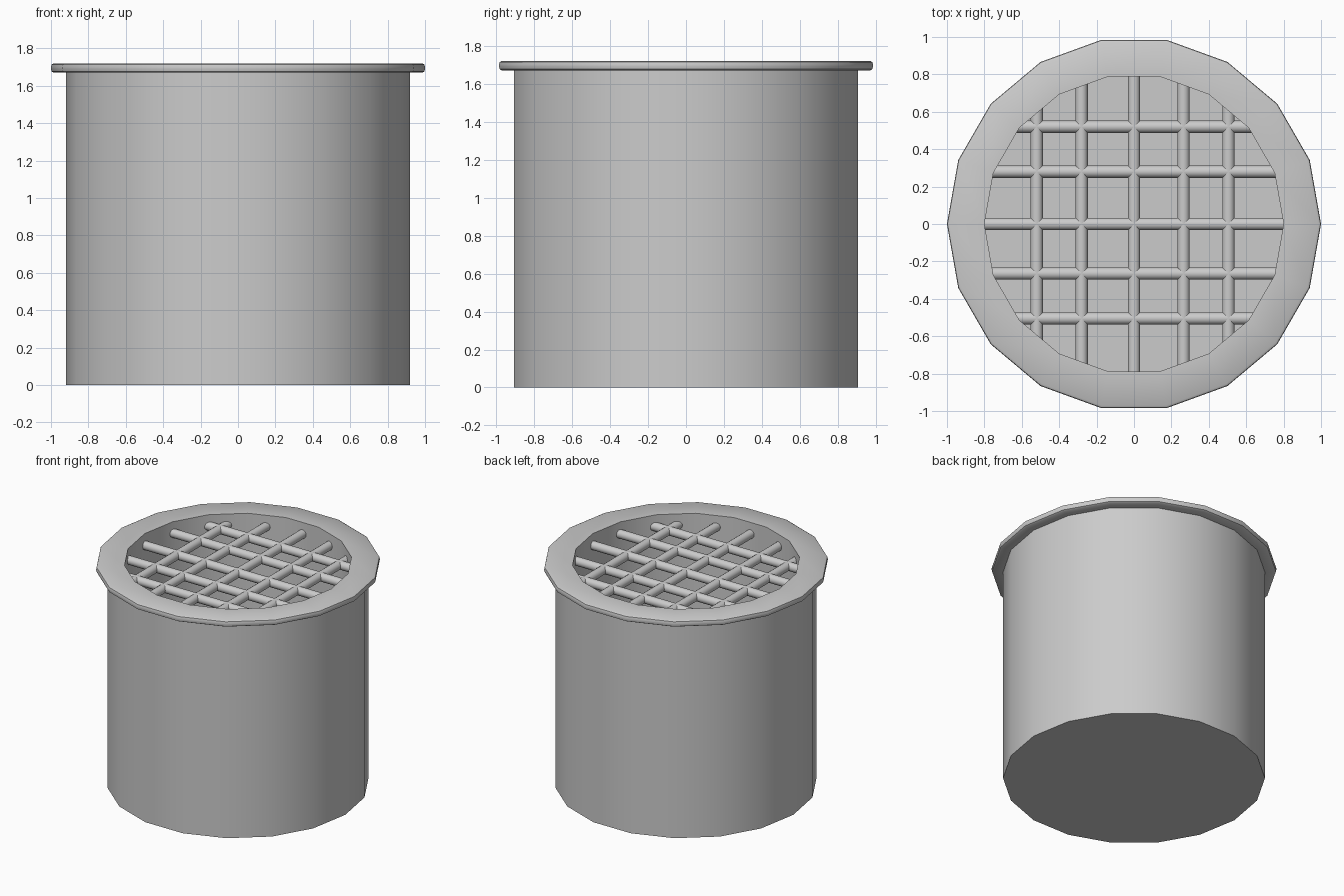
import bpy, bmesh, math
from mathutils import Matrix

if "Cube" in bpy.data.objects:
    bpy.data.objects.remove(bpy.data.objects["Cube"])

SIDES = 18


def finish(bm, name):
    bmesh.ops.recalc_face_normals(bm, faces=bm.faces)
    mesh = bpy.data.meshes.new(name)
    bm.to_mesh(mesh)
    bm.free()
    obj = bpy.data.objects.new(name, mesh)
    bpy.context.collection.objects.link(obj)
    bpy.ops.object.select_all(action='DESELECT')
    obj.select_set(True)
    bpy.context.view_layer.objects.active = obj
    bpy.ops.object.shade_smooth_by_angle(angle=math.radians(35))
    return obj


def lathe(name, profile):
    """Spin an (r, z) profile into an 18-sided vessel; end rings are capped."""
    bm = bmesh.new()
    rings = []
    for r, z in profile:
        angles = [2 * math.pi * i / SIDES for i in range(SIDES)]
        rings.append([bm.verts.new((r * math.cos(a), r * math.sin(a), z)) for a in angles])
    for low, high in zip(rings, rings[1:]):
        for i in range(SIDES):
            j = (i + 1) % SIDES
            bm.faces.new((low[i], low[j], high[j], high[i]))
    bm.faces.new(rings[0])
    bm.faces.new(rings[-1])
    return finish(bm, name)


# Bucket: outer wall, rounded rim lip, inner wall and floor
lathe("bucket", [
    (0.92, 0.0), (0.92, 1.67), (0.985, 1.67), (0.997, 1.677), (1.0, 1.69),
    (1.0, 1.70), (0.997, 1.713), (0.985, 1.72), (0.80, 1.72), (0.80, 0.10),
])


def grate_bar(name, offset, along_x):
    # Bar reaches just inside the bucket wall
    length = 2 * (math.sqrt(0.80 ** 2 - offset ** 2) + 0.02)
    if along_x:
        m = Matrix.Translation((0, -offset, 1.63)) @ Matrix.Rotation(math.pi / 2, 4, 'Y')
    else:
        m = Matrix.Translation((offset, 0, 1.63)) @ Matrix.Rotation(math.pi / 2, 4, 'X')
    bm = bmesh.new()
    bmesh.ops.create_cone(bm, cap_ends=True, segments=16, radius1=0.033,
                          radius2=0.033, depth=length, matrix=m)
    finish(bm, name)


# Grate: five crossing bars each way
for i, offset in enumerate((-0.52, -0.28, 0.0, 0.265, 0.505)):
    grate_bar(f"grate_bar_long_{i + 1}", offset, True)
    grate_bar(f"grate_bar_cross_{i + 1}", offset, False)
